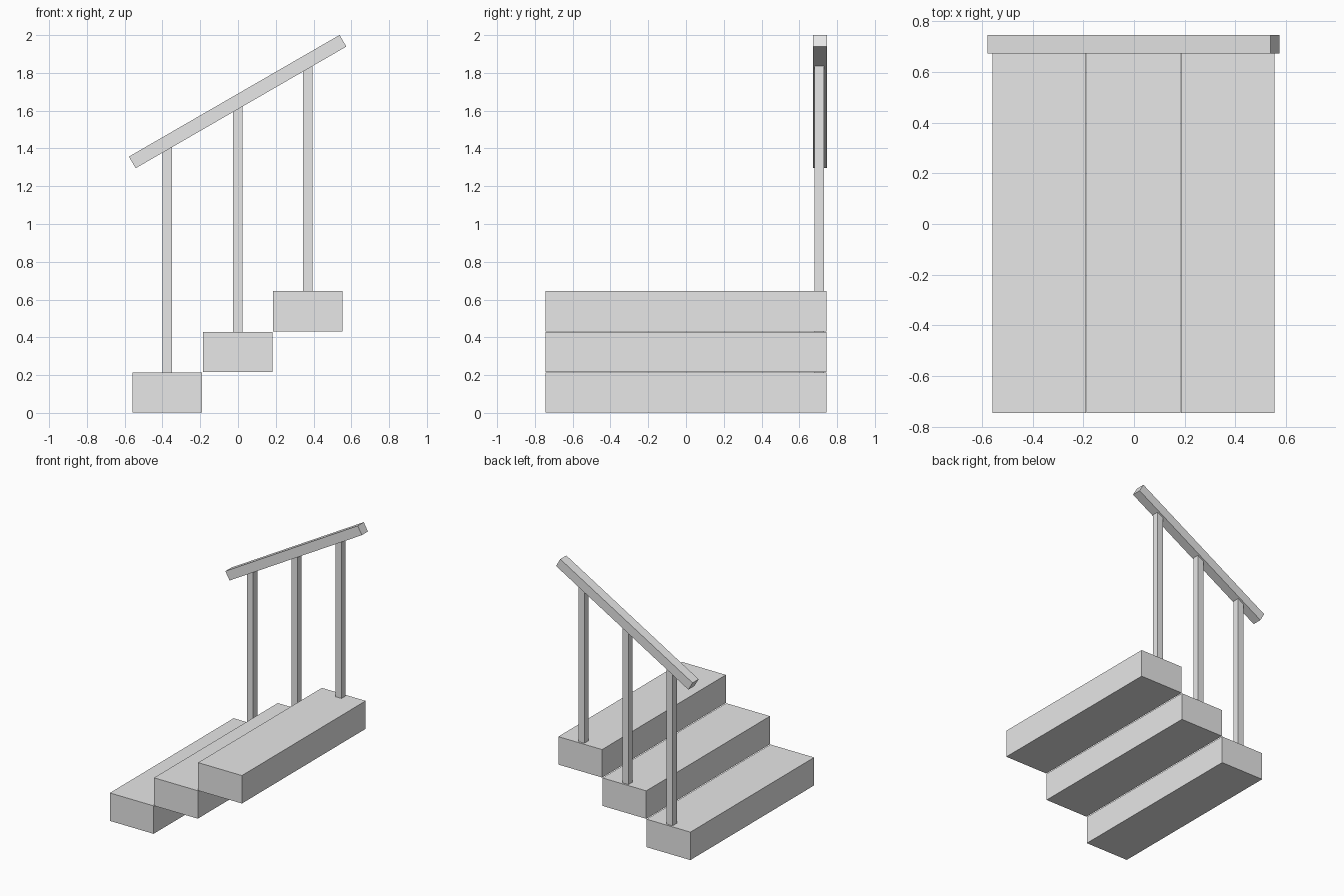
import bpy
import math
from mathutils import Vector

default_cube = bpy.data.objects.get("Cube")
if default_cube:
    bpy.data.objects.remove(default_cube, do_unlink=True)

# Single plain grey
grey = bpy.data.materials.new("plain_grey")
grey.use_nodes = True
grey.diffuse_color = (0.8, 0.8, 0.8, 1)
grey.node_tree.nodes["Principled BSDF"].inputs["Base Color"].default_value = (0.8, 0.8, 0.8, 1)


def box(name, center, size, tilt=0):
    """Flat-shaded box, tilted about the y axis."""
    bpy.ops.mesh.primitive_cube_add(size=1, location=center, rotation=(0, -tilt, 0))
    obj = bpy.context.object
    obj.name = name
    for v in obj.data.vertices:
        v.co = v.co * Vector(size)
    obj.data.materials.append(grey)
    return obj


STEP_RUN, STEP_RISE, STEP_LENGTH = 0.372, 0.215, 1.49
POST_WIDTH, POST_Y = 0.05, 0.706
RAIL_SLOPE = math.radians(30)
RAIL_CENTER = Vector((-0.002, 0.709, 1.648))

# Steps, each with a post that reaches into the handrail
for i, label in enumerate(("lower", "middle", "upper")):
    x = (i - 1) * STEP_RUN - 0.002
    box(label + "_step", (x, 0, (i + 0.5) * STEP_RISE),
        (STEP_RUN - 0.003, STEP_LENGTH, STEP_RISE - 0.002))
    bottom = (i + 1) * STEP_RISE - 0.002
    top = RAIL_CENTER.z + (x - RAIL_CENTER.x) * math.tan(RAIL_SLOPE)
    post = box(label + "_post", (x, POST_Y, (bottom + top) / 2),
               (POST_WIDTH, POST_WIDTH, top - bottom))
    # Slant the post top to follow the rail
    for v in post.data.vertices:
        if v.co.z > 0:
            v.co.z += v.co.x * math.tan(RAIL_SLOPE)

# Sloping handrail
box("handrail", RAIL_CENTER, (1.288, 0.073, 0.071), RAIL_SLOPE)
